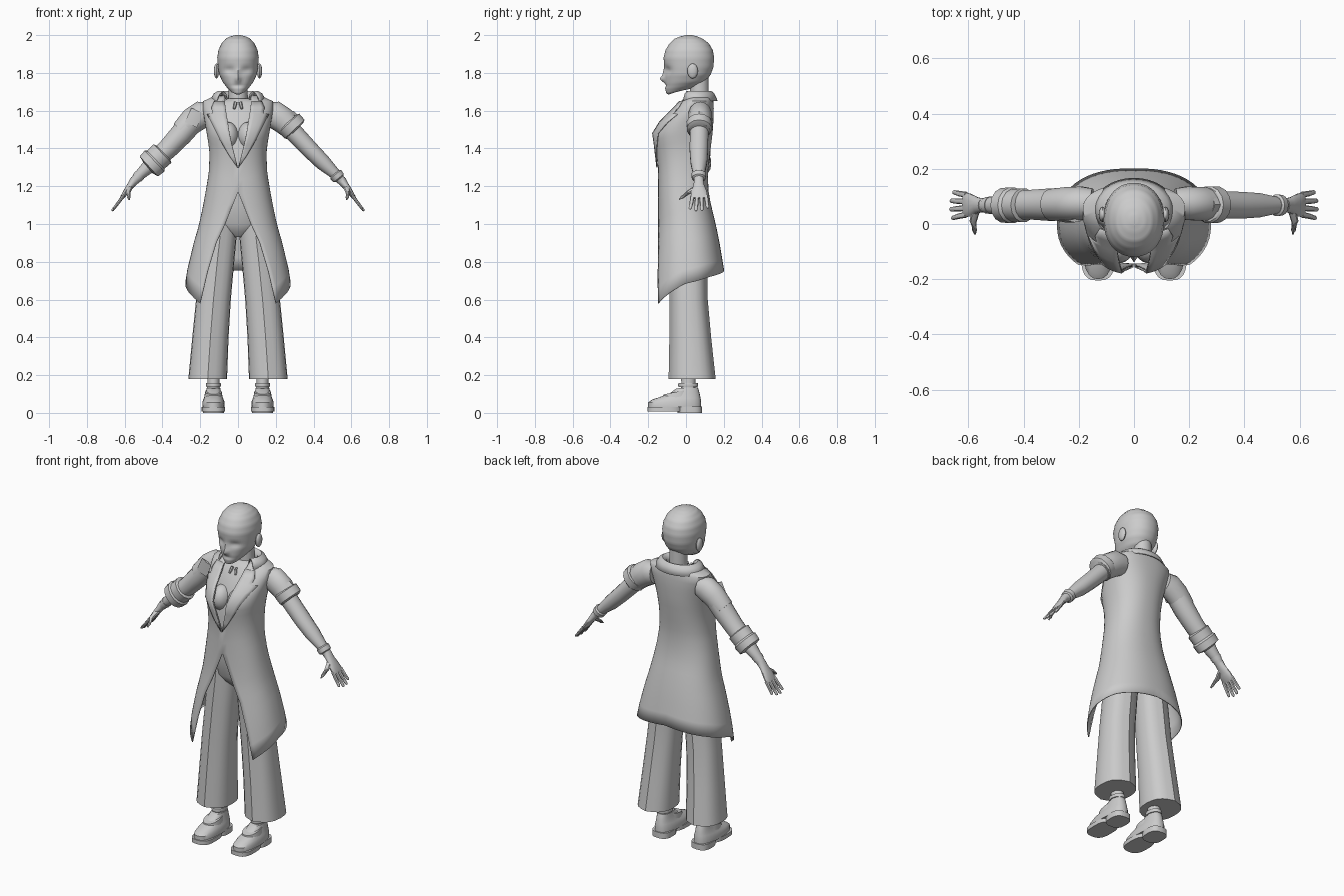
import bpy, bmesh, math
from mathutils import Vector

grey = bpy.data.materials.new("plain grey")
grey.diffuse_color = (0.6, 0.6, 0.6, 1)


def interp(table, t):
    """Smooth lookup in rows of (key, value, value...), keys ascending."""
    if t <= table[0][0]:
        return table[0][1:]
    for i in range(len(table) - 1):
        a, b = table[i], table[i + 1]
        if t <= b[0]:
            f = (t - a[0]) / (b[0] - a[0])
            return [p + (q - p) * f for p, q in zip(a[1:], b[1:])]
    return table[-1][1:]


def spow(v, e):
    return math.copysign(abs(v) ** e, v)


def finish(bm, name, angle=40, thick=0):
    bmesh.ops.remove_doubles(bm, verts=bm.verts, dist=0.0004)
    bmesh.ops.recalc_face_normals(bm, faces=bm.faces)
    me = bpy.data.meshes.new(name)
    bm.to_mesh(me)
    bm.free()
    me.materials.append(grey)
    ob = bpy.data.objects.new(name, me)
    bpy.context.collection.objects.link(ob)
    bpy.ops.object.select_all(action='DESELECT')
    ob.select_set(True)
    bpy.context.view_layer.objects.active = ob
    bpy.ops.object.shade_smooth_by_angle(angle=math.radians(angle))
    if thick:
        m = ob.modifiers.new("thickness", 'SOLIDIFY')
        m.thickness = thick
        m.offset = 0
    return ob


def grid(name, rows, closed=False, caps=False, angle=40, thick=0):
    """Skin a list of equally long point rows."""
    bm = bmesh.new()
    vs = [[bm.verts.new(p) for p in r] for r in rows]
    n = len(vs[0])
    for a, b in zip(vs, vs[1:]):
        for i in range(n if closed else n - 1):
            j = (i + 1) % n
            bm.faces.new((a[i], a[j], b[j], b[i]))
    if caps:
        bm.faces.new(vs[0])
        bm.faces.new(vs[-1])
    return finish(bm, name, angle, thick)


def ring(cx, hw, yf, yb, z, n=2.0, seg=24, zb=None):
    cy, ry, zb = (yf + yb) / 2, (yb - yf) / 2, z if zb is None else zb
    pts = []
    for i in range(seg):
        a = 2 * math.pi * i / seg
        c = -spow(math.cos(a), 2 / n)
        pts.append(Vector((cx + hw * spow(math.sin(a), 2 / n), cy + ry * c,
                           z + (zb - z) * (c + 1) / 2)))
    return pts


def tube(name, path, seg=14, angle=40):
    """Closed tube through (x, y, z, radius across, radius along y)."""
    P = [Vector(p[:3]) for p in path]
    rows = []
    for i, p in enumerate(path):
        d = (P[min(i + 1, len(P) - 1)] - P[max(i - 1, 0)]).normalized()
        v = Vector((0, 1, 0))
        if abs(d.y) > 0.8:
            v = Vector((1, 0, 0))
        v = (v - d * v.dot(d)).normalized()
        u = d.cross(v)
        rows.append([P[i] + u * p[3] * math.cos(2 * math.pi * k / seg)
                     + v * p[4] * math.sin(2 * math.pi * k / seg) for k in range(seg)])
    return grid(name, rows, True, True, angle)


def ball(name, c, r, seg=16):
    bm = bmesh.new()
    bmesh.ops.create_uvsphere(bm, u_segments=seg, v_segments=seg // 2 + 2, radius=1)
    for v in bm.verts:
        v.co = Vector([c[i] + v.co[i] * r[i] for i in range(3)])
    return finish(bm, name)


# head: z front, z back, half width, front y, back y
HEAD = [(0, 1.685, 1.70, .016, -.092, -.05), (1, 1.692, 1.715, .038, -.104, .02),
        (2, 1.715, 1.735, .06, -.11, .07), (3, 1.745, 1.755, .08, -.111, .105),
        (4, 1.79, 1.79, .099, -.112, .13), (5, 1.83, 1.83, .106, -.114, .145),
        (6, 1.88, 1.88, .11, -.119, .149), (7, 1.92, 1.92, .104, -.109, .142),
        (8, 1.955, 1.955, .088, -.088, .122), (9, 1.98, 1.98, .066, -.062, .09),
        (10, 1.993, 1.993, .042, -.03, .06), (11, 2.0, 2.0, .012, .0, .03)]


def bump(x, z, cx, cz, sx, sz):
    return math.exp(-((x - cx) / sx) ** 2 - ((z - cz) / sz) ** 2)


rows = []
for k in range(45):
    zf, zb, hw, yf, yb = interp(HEAD, k / 4)
    r = ring(0, hw, yf, yb, zf, 2.15, 48, zb)
    for p in r:
        if p.y < 0:
            x, z = abs(p.x), p.z
            p.y += .014 * bump(x, z, .045, 1.815, .028, .018)      # eye sockets
            p.y -= .026 * bump(x, z, 0, 1.768, .013, .016)         # nose tip
            p.y -= .010 * bump(x, z, 0, 1.80, .010, .025)          # nose bridge
            p.y += .007 * bump(x, z, 0, 1.733, .03, .006)          # mouth
    rows.append(r)
grid("head", rows, True, True, 50)
tube("neck", [(0, .07, 1.56, .055, .055), (0, .072, 1.66, .05, .05), (0, .07, 1.78, .05, .05)])

# coat section by height: half width, front y, back y
COAT = [(.58, .292, -.19, .225), (.75, .268, -.175, .2), (.9, .232, -.16, .175),
        (1.0, .203, -.15, .155), (1.1, .182, -.146, .13), (1.2, .163, -.146, .112),
        (1.3, .149, -.146, .116), (1.4, .15, -.158, .128), (1.48, .163, -.172, .138),
        (1.55, .175, -.13, .143), (1.6, .183, -.075, .145), (1.645, .19, -.035, .143),
        (1.665, .15, -.01, .14), (1.68, .09, .0, .135)]
OPEN = [(.58, .2), (.75, .16), (.9, .115), (1.0, .068), (1.17, 0), (1.295, 0),
        (1.45, .04), (1.64, .07), (1.68, .07)]
HEM = [(0, .58), (.12, .62), (.35, .685), (.6, .72), (1, .755)]
N = 2.3


def coat_point(x, z, off=0):
    hw, yf, yb = interp(COAT, z)
    cy, ry = (yf + yb) / 2, (yb - yf) / 2
    t = min(abs(x) / hw, 1)
    return Vector((x, cy - ry * (1 - t ** N) ** (1 / N) - off, z))


heights = [1.68, 1.665, 1.645, 1.6, 1.55, 1.515, 1.48, 1.44, 1.4, 1.35, 1.295, 1.23, 1.17,
           1.08, 1.0, .95, .9, .82, .75, .66, .58]
rows = []
for h in heights:
    row, s = [], (1.68 - h) / 1.1
    for i in range(49):
        u = i / 24 - 1
        z = 1.68 - (1.68 - interp(HEM, abs(u))[0]) * s
        hw, yf, yb = interp(COAT, z)
        a0 = math.asin(min(1, (interp(OPEN, z)[0] / hw) ** (N / 2)))
        a = math.copysign(a0 + (math.pi - a0) * (1 - abs(u)), u)
        cy, ry = (yf + yb) / 2, (yb - yf) / 2
        a = math.copysign(a0 + (math.pi - a0) * abs(u), u) if u else a0
        row.append((hw * spow(math.sin(a), 2 / N), cy - ry * spow(math.cos(a), 2 / N), z))
    half = row[24:]
    rows.append([(-x, y, z) for x, y, z in half[:0:-1]])
    rows[-1] = [(-x, y, z) for x, y, z in half] + [p for p in half[-2::-1]]
grid("coat", rows, angle=50, thick=.005)

# shirt and hips inside the coat
rows = [ring(0, w, f, b, z, 2.2) for z, w, f, b in
        [(.93, .03, -.04, .05), (.96, .1, -.07, .1), (1.0, .165, -.09, .125),
         (1.1, .158, -.105, .11), (1.2, .145, -.115, .095), (1.3, .132, -.12, .1),
         (1.42, .135, -.115, .112), (1.52, .155, -.085, .125), (1.6, .165, -.045, .128),
         (1.64, .15, -.015, .125), (1.665, .07, .01, .12)]]
grid("torso", rows, True, True)
for s in (-1, 1):
    ball("bust", (s * .052, -.07, 1.465), (.056, .072, .075))
    tube("neck_tie", [(s * .012, -.035, 1.645, .009, .006), (s * .02, -.052, 1.61, .007, .005)], 6)

# collar folded over at the back of the neck
PROF = [(.072, 1.655), (.085, 1.69), (.105, 1.702), (.125, 1.69), (.148, 1.652)]
rows = []
for i in range(25):
    a = math.radians(-40 + 260 * i / 24)
    rows.append([(r * math.cos(a), .055 + r * .74 * math.sin(a), z) for r, z in PROF])
grid("collar", rows, thick=.006)

for s in (-1, 1):
    # lapels lying on the coat front
    rows = []
    for z, w in [(1.3, .003), (1.36, .045), (1.42, .08), (1.48, .112), (1.54, .142),
                 (1.58, .163), (1.585, .135), (1.615, .14), (1.65, .125)]:
        x0 = interp(OPEN, z)[0]
        rows.append([coat_point(s * (x0 + (w - x0) * k / 4), z, .008) for k in range(5)])
    grid("lapel", rows, thick=.006)

    # ears
    ball("ear", (s * .114, .035, 1.81), (.014, .028, .04), 12)

    # flared trouser leg with pressed front and back folds
    rows = []
    for z, x0, x1, yf, yb in [(.18, .058, .263, -.092, .157), (.4, .05, .242, -.088, .133),
                              (.6, .038, .222, -.087, .115), (.8, .02, .2, -.087, .112),
                              (.95, .006, .18, -.087, .118), (1.03, .004, .165, -.088, .12)]:
        r = ring(s * (x0 + x1) / 2, (x1 - x0) / 2, yf + .008, yb - .008, z, 2.4, 20)
        r[0].y -= .008
        r[10].y += .008
        rows.append(r)
    grid("trouser_leg", rows, True, True, 30)

    # shoe: sole, heel, upper, strap and ankle
    cx = s * .13
    for name, f, b, w, z0, z1 in [("shoe_sole", -.205, -.02, .062, .008, .032),
                                  ("shoe_heel", -.045, .085, .056, 0, .034)]:
        grid(name, [ring(cx, w, f, b, z0, 2.8), ring(cx, w, f, b, z1, 2.8)], True, True)
    rows = [ring(cx, w, f, b, z, 2.4, 24, zb) for z, zb, w, f, b in
            [(.03, .03, .058, -.2, .08), (.055, .06, .059, -.2, .08), (.07, .08, .052, -.18, .077),
             (.085, .1, .045, -.135, .073), (.105, .12, .04, -.085, .068),
             (.13, .135, .036, -.05, .062)]]
    grid("shoe_upper", rows, True, True)
    tube("ankle", [(cx, .01, .1, .036, .042), (cx, .012, .15, .032, .038), (cx, .015, .3, .036, .042)])
    grid("ankle_strap", [ring(cx, .038, -.04, .062, .138), ring(cx, .04, -.042, .064, .148),
                         ring(cx, .038, -.04, .062, .158)], True, True)
    grid("instep_strap", [ring(cx, .05, -.125, .02, .06, 2.3, 24, .09),
                          ring(cx, .044, -.118, .02, .098, 2.3, 24, .125)], True, True)

    # hand: palm, fingers and thumb
    tube("palm", [(s * .545, .068, 1.235, .025, .025), (s * .568, .068, 1.205, .019, .029),
                  (s * .592, .068, 1.172, .015, .042), (s * .612, .07, 1.143, .011, .045),
                  (s * .618, .07, 1.136, .007, .042)])
    for k in range(4):
        y0, y1 = .034 + .024 * k, .022 + .031 * k
        d = (.9, 1.03, 1, .82)[k]
        tube("finger", [(s * .608, y0, 1.148, .009, .011),
                        (s * (.61 + .03 * d), (y0 + y1) / 2, 1.142 - .038 * d, .008, .010),
                        (s * (.61 + .052 * d), y1, 1.142 - .066 * d, .007, .008),
                        (s * (.61 + .056 * d), y1, 1.142 - .071 * d, .003, .004)], 8)
    tube("thumb", [(s * .572, .055, 1.195, .013, .016), (s * .583, .01, 1.165, .011, .013),
                   (s * .578, -.022, 1.14, .009, .009), (s * .576, -.036, 1.13, .004, .004)], 8)

    # shoulder and arm; sleeve lengths differ
    tube("upper_sleeve", [(s * .15, .075, 1.585, .06, .055), (s * .19, .075, 1.58, .073, .062),
                          (s * .24, .073, 1.548, .07, .062), (s * .3, .07, 1.49, .058, .058)])
    tube("forearm", [(s * .28, .07, 1.5, .05, .05), (s * .38, .068, 1.395, .046, .05),
                     (s * .45, .068, 1.325, .042, .045), (s * .52, .068, 1.26, .028, .03),
                     (s * .552, .068, 1.225, .023, .025)])

# short sleeve cuff, wristband
tube("short_cuff", [(.265, .07, 1.54, .064, .062), (.27, .07, 1.534, .074, .068),
                    (.3, .07, 1.502, .072, .067), (.306, .07, 1.496, .056, .056)], angle=30)
tube("cuff_tab", [(.285, .07, 1.59, .012, .025), (.338, .07, 1.54, .014, .025)], 4, 30)
tube("wristband", [(.513, .068, 1.268, .03, .032), (.517, .068, 1.263, .037, .04),
                   (.533, .068, 1.243, .035, .038), (.537, .068, 1.238, .025, .027)], angle=30)

# long sleeve with rolled cuff and shoulder tab
tube("long_sleeve", [(-.24, .073, 1.548, .064, .06), (-.3, .07, 1.475, .06, .06),
                     (-.37, .07, 1.4, .054, .055), (-.43, .07, 1.345, .05, .055)])
tube("rolled_cuff", [(-.395, .068, 1.378, .052, .052), (-.4, .068, 1.373, .068, .062),
                     (-.435, .068, 1.34, .066, .06), (-.442, .068, 1.333, .076, .066),
                     (-.472, .068, 1.305, .072, .064), (-.478, .068, 1.3, .04, .042)], angle=30)
tube("sleeve_tab", [(-.215, .012, 1.6, .035, .006), (-.25, .012, 1.525, .035, .006)], 4, 30)
tube("wrist_ring", [(-.52, .068, 1.26, .03, .032), (-.535, .068, 1.243, .028, .03)])
